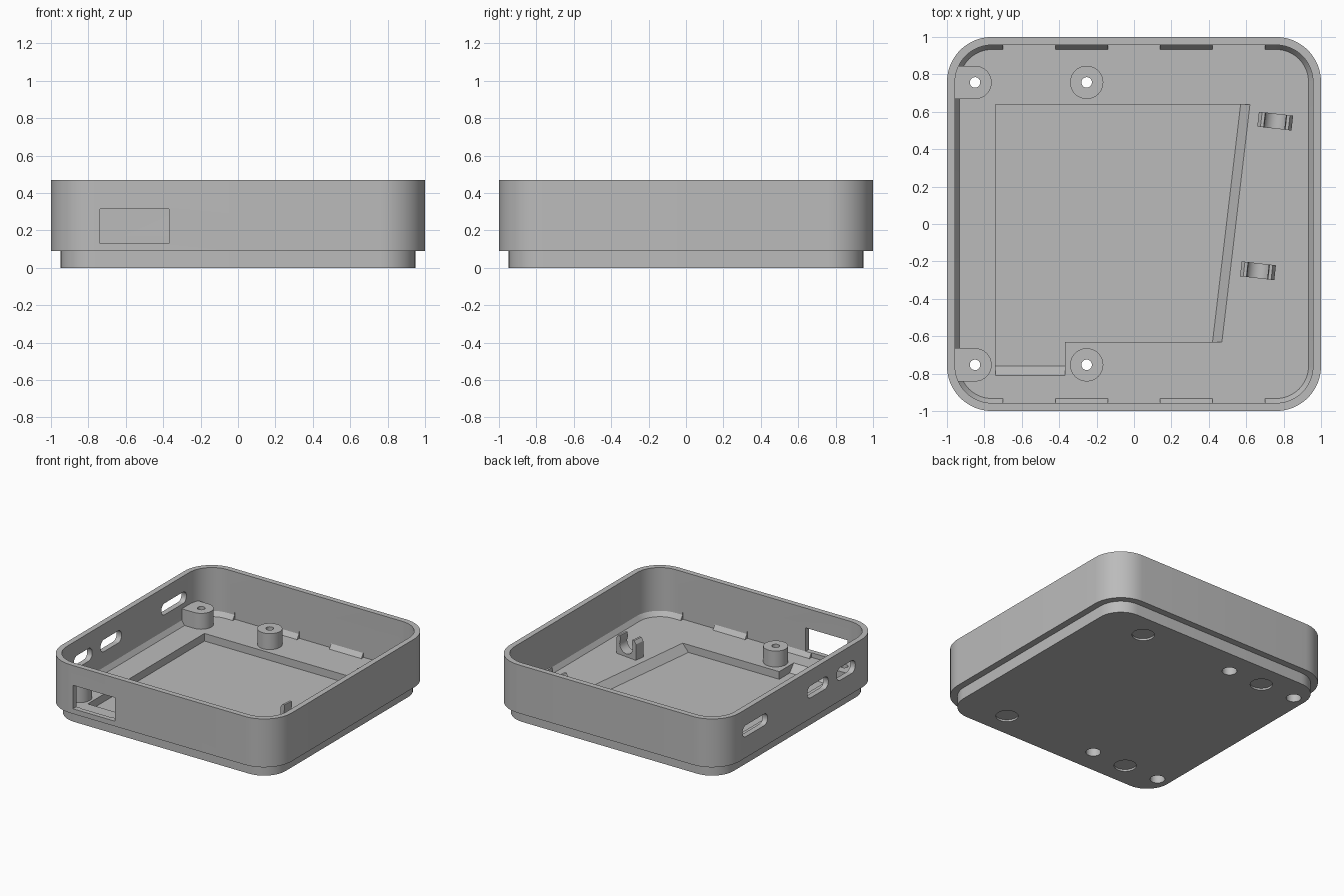
import bpy
import bmesh
from math import sin, cos, pi, radians
from mathutils import Matrix, Vector

if "Cube" in bpy.data.objects:
    bpy.data.objects.remove(bpy.data.objects["Cube"])

grey = bpy.data.materials.new("plain grey")
grey.use_nodes = True
grey.diffuse_color = (0.5, 0.5, 0.5, 1)
grey.node_tree.nodes["Principled BSDF"].inputs["Base Color"].default_value = grey.diffuse_color

FLOOR, LEDGE, TOP, WALL = 0.095, 0.09, 0.47, 0.957


def loft(name, loops, matrix=Matrix()):
    """Solid through stacked loops of matching points, capped at both ends."""
    bm = bmesh.new()
    rings = [[bm.verts.new(matrix @ Vector(p)) for p in loop] for loop in loops]
    n = len(rings[0])
    for a, b in zip(rings, rings[1:]):
        for i in range(n):
            j = (i + 1) % n
            bm.faces.new((a[i], a[j], b[j], b[i]))
    bm.faces.new(rings[0][::-1])
    bm.faces.new(rings[-1])
    bmesh.ops.recalc_face_normals(bm, faces=bm.faces)
    mesh = bpy.data.meshes.new(name)
    bm.to_mesh(mesh)
    bm.free()
    mesh.materials.append(grey)
    obj = bpy.data.objects.new(name, mesh)
    bpy.context.collection.objects.link(obj)
    return obj


def at_height(outline, z):
    return [(x, y, z) for x, y in outline]


def prism(name, outline, z0, z1, matrix=Matrix()):
    return loft(name, [at_height(outline, z0), at_height(outline, z1)], matrix)


def rounded(hx, hy, r, steps=12):
    """Rounded rectangle outline, counter-clockwise."""
    pts = []
    for k, (sx, sy) in enumerate(((1, 1), (-1, 1), (-1, -1), (1, -1))):
        for i in range(steps + 1):
            a = (k + i / steps) * pi / 2
            pts.append((sx * (hx - r) + r * cos(a), sy * (hy - r) + r * sin(a)))
    return pts


def circle(x, y, r, n=32):
    return [(x + r * cos(2 * pi * i / n), y + r * sin(2 * pi * i / n)) for i in range(n)]


def box(x0, x1, y0, y1):
    return [(x0, y0), (x1, y0), (x1, y1), (x0, y1)]


def cut(target, cutter):
    mod = target.modifiers.new("cut", "BOOLEAN")
    mod.operation, mod.solver, mod.object = "DIFFERENCE", "EXACT", cutter
    bpy.context.view_layer.objects.active = target
    bpy.ops.object.modifier_apply(modifier=mod.name)
    bpy.data.objects.remove(cutter)


# Case shell: stepped lip, outer wall, rim, inner wall and floor chamfer
sections = [(0.948, 0.0), (0.948, LEDGE), (1.0, LEDGE), (1.0, TOP),
            (WALL, TOP), (WALL, 0.13), (0.933, FLOOR)]
case = loft("case_shell", [at_height(rounded(h, h, h - 0.76), z) for h, z in sections])

# Gaps in the floor chamfer along the front and back
for side in (-1, 1):
    for x in (-0.56, 0, 0.56):
        ys = sorted((side * 0.925, side * 0.962))
        cut(case, prism("gap", box(x - 0.14, x + 0.14, *ys), FLOOR - 0.001, 0.15))

# Floor pocket with a sloping side and a ramp toward the front window
def pocket_loop(right, front, z):
    return at_height([(-0.74, front), (-0.37, front), (-0.37, -0.63),
                      (right - 0.15, -0.63), (right, 0.64), (-0.74, 0.64)], z)

cut(case, loft("pocket", [pocket_loop(0.57, -0.76, 0.035),
                          pocket_loop(0.62, -0.81, FLOOR),
                          pocket_loop(0.62, -0.81, 0.11)]))

# Front window
cut(case, prism("window", box(-0.737, -0.37, -1.1, -0.9), 0.13, 0.315))

# Rounded ports through the side wall
turn = Matrix.Rotation(radians(90), 4, "Z") @ Matrix.Rotation(radians(90), 4, "X")
for y, width, height in ((0.57, 0.31, 0.09), (-0.21, 0.26, 0.095), (-0.56, 0.23, 0.1)):
    place = Matrix.Translation((-1, y, 0.3)) @ turn
    outline = rounded(width / 2, height / 2, height * 0.45, 6)
    cut(case, prism("port", outline, -0.08, 0.08, place))

# Foot recesses and screw holes in the underside
for y in (-0.753, 0.757):
    for x in (-0.55, 0.55):
        cut(case, prism("foot_recess", circle(x, y, 0.08), -0.05, 0.015))
    for x in (-0.85, -0.253):
        cut(case, prism("screw_bore", circle(x, y, 0.053), -0.05, 0.07))
        cut(case, prism("screw_hole", circle(x, y, 0.028), -0.05, 0.2))

# Screw posts; the outer pair runs into the side wall
parts = [case]
for y, end in ((-0.753, "front"), (0.757, "back")):
    for x, place in ((-0.85, "outer"), (-0.253, "inner")):
        outline = circle(x, y, 0.089)
        if place == "outer":
            outline = [(px if px > x + 1e-4 else -0.968, py) for px, py in outline]
            outline = [p for p in outline if p[0] > x or abs(abs(p[1] - y) - 0.089) < 1e-4]
            outline = [p for p in outline if p[0] > x]
            outline += [(-0.968, y - 0.089), (x, y - 0.089)]
            half = [p for p in outline[:-2] if p[1] >= y]
            lower = [p for p in outline[:-2] if p[1] < y]
            outline = half + [(x, y + 0.089), (-0.968, y + 0.089)] + outline[-2:] + lower
        post = prism(f"{end}_{place}_post", outline, FLOOR - 0.004, 0.22)
        cut(post, prism("post_hole", circle(x, y, 0.028), 0, 0.4))
        parts.append(post)

# Cable clips: open cradles standing on the floor
arc = [(0.062 * cos(a), 0.085 + 0.062 * sin(a))
       for a in [radians(30 - 240 * i / 16) for i in range(17)]]
cradle = [(-0.092, -0.004), (0.092, -0.004), (0.092, 0.125), (0.075, 0.15),
          (0.058, 0.15)] + arc + [(-0.058, 0.15), (-0.075, 0.15), (-0.092, 0.125)]
for name, x, y in (("back_cable_clip", 0.755, 0.55), ("front_cable_clip", 0.663, -0.25)):
    place = (Matrix.Translation((x, y, FLOOR)) @ Matrix.Rotation(radians(-6.5), 4, "Z")
             @ Matrix.Rotation(radians(90), 4, "X"))
    parts.append(prism(name, cradle, -0.04, 0.04, place))

# Smooth the round surfaces, keep the edges crisp
bpy.ops.object.select_all(action="DESELECT")
for part in parts:
    part.select_set(True)
bpy.context.view_layer.objects.active = case
bpy.ops.object.shade_smooth_by_angle(angle=radians(30))
